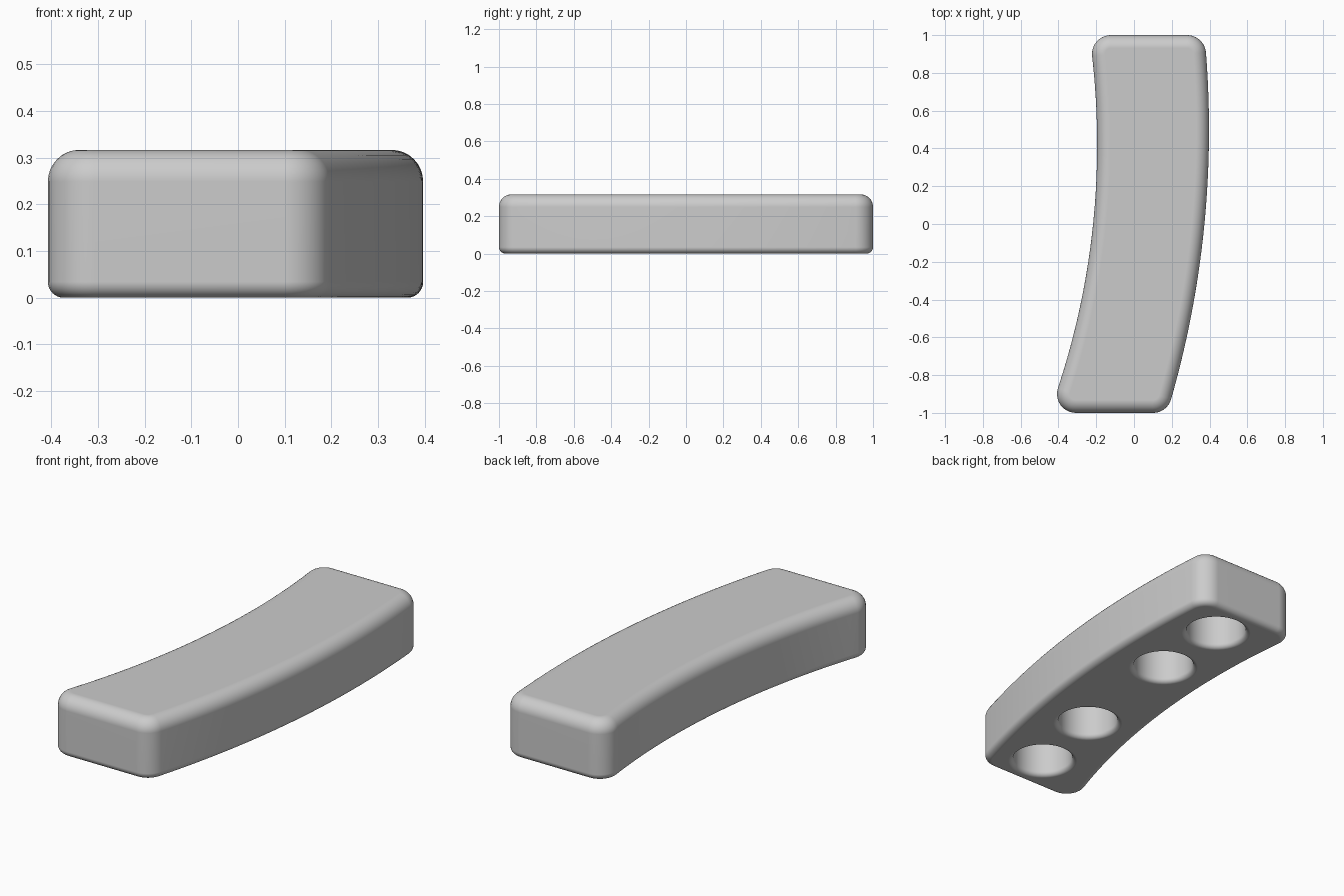
import bpy, bmesh, math
from mathutils import Vector

cube = bpy.data.objects.get("Cube")
if cube:
    bpy.data.objects.remove(cube, do_unlink=True)

HEIGHT = 0.317
CORNER = 0.1          # rounding of the upright corners
TOP_R, BOTTOM_R = 0.068, 0.034

grey = bpy.data.materials.new("plain grey")
grey.use_nodes = True
colour = (0.6, 0.6, 0.6, 1)
grey.diffuse_color = colour
grey.node_tree.nodes["Principled BSDF"].inputs["Base Color"].default_value = colour


# Core outline inset by the corner radius, as (point, outward normal) pairs
def side(peak, y_peak, radius, inset, sign, steps=40):
    cx, r = peak - radius, radius - sign * inset
    end = 1 - CORNER
    pairs = []
    for i in range(steps + 1):
        y = sign * (-end + 2 * end * i / steps)
        a = math.asin((y - y_peak) / r)
        n = Vector((math.cos(a), math.sin(a)))
        pairs.append((Vector((cx, y_peak)) + n * r, n * sign))
    return pairs


def fan(point, n0, n1, steps=10):
    a0 = math.atan2(n0.y, n0.x)
    turn = (math.atan2(n1.y, n1.x) - a0) % math.tau
    return [(point, Vector((math.cos(a0 + turn * i / steps), math.sin(a0 + turn * i / steps))))
            for i in range(1, steps + 1)]


outer = side(0.397, 0.5, 5.18, CORNER, 1)
inner = side(-0.195, 0.42, 4.1, CORNER, -1)
back, front = Vector((0, 1)), Vector((0, -1))
outline = (outer + fan(outer[-1][0], outer[-1][1], back)
           + [(inner[0][0], back)] + fan(inner[0][0], back, inner[0][1])
           + inner[1:] + fan(inner[-1][0], inner[-1][1], front)
           + [(outer[0][0], front)] + fan(outer[0][0], front, outer[0][1])[:-1])


def bridge(bm, rings):
    for a, b in zip(rings, rings[1:]):
        for i in range(len(a)):
            j = (i + 1) % len(a)
            bm.faces.new((a[i], a[j], b[j], b[i]))
    bm.faces.new(rings[0][::-1])
    bm.faces.new(rings[-1])


def make_object(name, bm):
    bmesh.ops.recalc_face_normals(bm, faces=bm.faces)
    mesh = bpy.data.meshes.new(name)
    bm.to_mesh(mesh)
    bm.free()
    mesh.materials.append(grey)
    obj = bpy.data.objects.new(name, mesh)
    bpy.context.collection.objects.link(obj)
    return obj


# Curved bar with rounded rims: (inset, height) levels from bottom to top
quarter = [math.pi / 2 * i / 8 for i in range(9)]
levels = [(BOTTOM_R * (1 - math.sin(a)), BOTTOM_R * (1 - math.cos(a))) for a in quarter]
levels += [(TOP_R * (1 - math.cos(a)), HEIGHT - TOP_R * (1 - math.sin(a))) for a in quarter]
bm = bmesh.new()
bridge(bm, [[bm.verts.new((*(p + n * (CORNER - d)), z)) for p, n in outline] for d, z in levels])
bar = make_object("curved_bar", bm)

# Four flared round sockets cut into the underside
RADIUS, FLARE, DEPTH, SIDES = 0.15, 0.025, 0.2, 48
profile = [(RADIUS + FLARE, -0.05)]
profile += [(RADIUS + FLARE * (1 - math.sin(a)), FLARE * (1 - math.cos(a))) for a in quarter]
profile.append((RADIUS, DEPTH))
bm = bmesh.new()
for x, y in [(-0.05, -0.78), (0.02, -0.34), (0.09, 0.34), (0.11, 0.78)]:
    bridge(bm, [[bm.verts.new((x + r * math.cos(math.tau * i / SIDES),
                               y + r * math.sin(math.tau * i / SIDES), z))
                 for i in range(SIDES)] for r, z in profile])
cutter = make_object("socket_cutter", bm)
cutter.hide_render = True

bpy.ops.object.select_all(action='DESELECT')
bpy.context.view_layer.objects.active = bar
bar.select_set(True)
cut = bar.modifiers.new("sockets", 'BOOLEAN')
cut.object = cutter
cut.solver = 'EXACT'
bpy.ops.object.modifier_apply(modifier=cut.name)
bpy.data.objects.remove(cutter, do_unlink=True)

# Smooth rounded edges, flat large faces
bpy.ops.object.shade_smooth_by_angle(angle=math.radians(35))
weighted = bar.modifiers.new("weighted_normals", 'WEIGHTED_NORMAL')
weighted.keep_sharp = True
